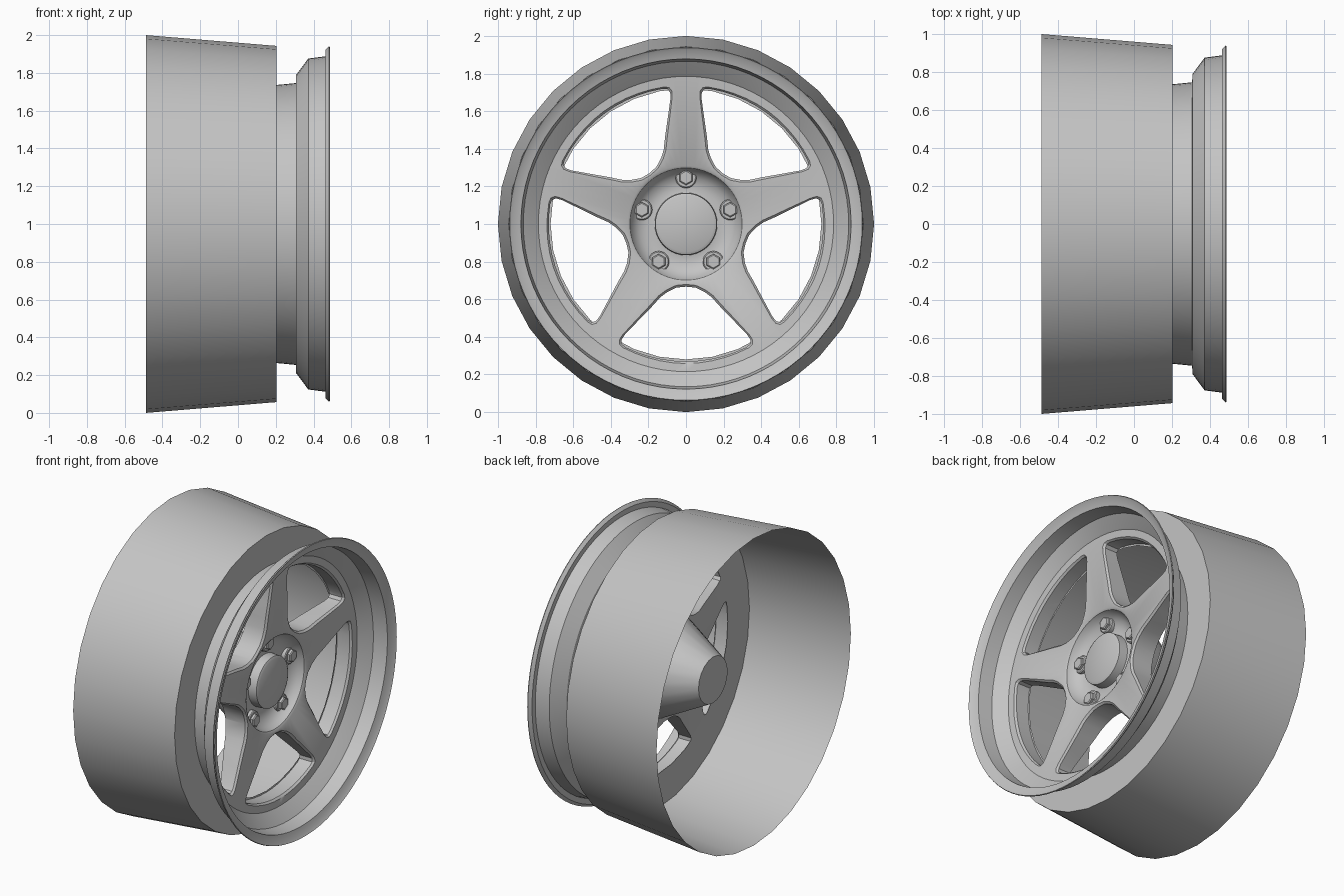
import bpy, bmesh, math
from mathutils import Vector

cube = bpy.data.objects.get("Cube")
if cube:
    bpy.data.objects.remove(cube)

CENTRE = Vector((0, 0, 1))
STEP = math.tau / 5

metal = bpy.data.materials.new("plain_grey")
metal.use_nodes = True
metal.diffuse_color = (0.55, 0.55, 0.55, 1)
metal.node_tree.nodes["Principled BSDF"].inputs["Base Color"].default_value = (0.55, 0.55, 0.55, 1)


def finish(name, bm):
    """Turn a bmesh into an object on the wheel axis."""
    bmesh.ops.recalc_face_normals(bm, faces=bm.faces)
    mesh = bpy.data.meshes.new(name)
    bm.to_mesh(mesh)
    bm.free()
    mesh.materials.append(metal)
    obj = bpy.data.objects.new(name, mesh)
    obj.location = CENTRE
    bpy.context.collection.objects.link(obj)
    return obj


def activate(obj):
    bpy.ops.object.select_all(action="DESELECT")
    obj.select_set(True)
    bpy.context.view_layer.objects.active = obj


def smooth(obj, degrees=30):
    activate(obj)
    bpy.ops.object.shade_smooth_by_angle(angle=math.radians(degrees))


def lathe(name, profile, sides, offset=(0, 0)):
    """Revolve (x, radius) points around an axis parallel to x."""
    bm = bmesh.new()
    verts = [bm.verts.new((x, 0, r)) for x, r in profile]
    edges = [bm.edges.new(pair) for pair in zip(verts, verts[1:])]
    bmesh.ops.spin(bm, geom=verts + edges, cent=(0, 0, 0), axis=(1, 0, 0),
                   angle=math.tau, steps=sides, use_duplicate=False)
    bmesh.ops.remove_doubles(bm, verts=bm.verts, dist=0.0001)
    bmesh.ops.translate(bm, verts=bm.verts, vec=(0, *offset))
    return finish(name, bm)


def front_x(radius):
    """Slightly dished front surface of the spokes."""
    return 0.275 + (radius - 0.30) * 0.0714


# Outer barrel, open at the back, with its flat front shoulder
barrel = lathe("barrel", [(-0.488, 1.0), (0.203, 0.943), (0.203, 0.72)], 32)
smooth(barrel)

# Face disc and stepped rim as one solid
front = [(0.255, 0), (0.255, 0.148), (0.247, 0.163), (0.19, 0.166), (0.185, 0.20),
         (0.20, 0.25), (0.235, 0.285), (0.268, 0.298), (front_x(0.31), 0.31),
         (front_x(0.785), 0.785)]
rim = [(0.318, 0.795), (0.37, 0.865), (0.462, 0.878), (0.466, 0.89), (0.478, 0.922),
       (0.488, 0.937), (0.482, 0.940), (0.464, 0.922), (0.464, 0.888), (0.372, 0.876),
       (0.308, 0.79), (0.306, 0.746), (0.203, 0.736)]
back = [(0.203, 0.70), (0.12, 0.33), (0.10, 0.25), (0.10, 0)]
face = lathe("spoked_face", front + rim + back, 80)

# Window outline: rounded apex, flaring sides and an arc at the rim
side = [(0.333, 0), (0.338, 0.05), (0.362, 0.10), (0.39, 0.137), (0.44, 0.182),
        (0.51, 0.25), (0.588, 0.325), (0.615, 0.343), (0.638, 0.342), (0.655, 0.322)]
arc = [(0.73 * math.cos(a), 0.73 * math.sin(a)) for a in (0.36, 0.27, 0.18, 0.09, 0)]
half = side + arc
outline = half + [(u, -v) for u, v in half[-2:0:-1]]


def widened(u, v, amount):
    d = Vector((u - 0.56, v))
    d *= 1 + amount / d.length
    return d.x + 0.56, d.y


# Five window cutters whose flared front leaves a chamfer on the spokes
bm = bmesh.new()
for k in range(5):
    phi = -math.pi / 2 + k * STEP
    c, s = math.cos(phi), math.sin(phi)
    loops = []
    for flare, depth in ((0, None), (0, -0.012), (0.012, 0), (0.012, 0.05)):
        loop = []
        for u, v in outline:
            u, v = widened(u, v, flare)
            x = -0.1 if depth is None else front_x(math.hypot(u, v)) + depth
            loop.append(bm.verts.new((x, u * c - v * s, u * s + v * c)))
        loops.append(loop)
    n = len(outline)
    for a, b in zip(loops, loops[1:]):
        for i in range(n):
            j = (i + 1) % n
            bm.faces.new((a[i], a[j], b[j], b[i]))
    bm.faces.new(loops[0])
    bmesh.ops.triangulate(bm, faces=[bm.faces.new(loops[-1])])
cutter = finish("window_cutter", bm)
cutter.hide_render = True

cut = face.modifiers.new("windows", "BOOLEAN")
cut.operation = "DIFFERENCE"
cut.solver = "EXACT"
cut.object = cutter
activate(face)
bpy.ops.object.modifier_apply(modifier=cut.name)
bpy.data.objects.remove(cutter)
smooth(face)

# Tapered hub reaching backwards
hub = lathe("hub_cone", [(0.15, 0), (0.15, 0.315), (0.12, 0.315), (-0.195, 0.15), (-0.195, 0)], 20)
smooth(hub)

# Lug nuts: round seat with a hexagonal head
for k in range(5):
    a = math.pi / 2 + k * STEP
    pos = (0.247 * math.cos(a), 0.247 * math.sin(a))
    seat = lathe(f"nut_seat_{k + 1}", [(0.17, 0), (0.17, 0.056), (0.212, 0.056),
                                       (0.217, 0.050), (0.217, 0)], 24, pos)
    smooth(seat)
    lathe(f"lug_nut_{k + 1}", [(0.20, 0), (0.20, 0.041), (0.232, 0.041),
                               (0.237, 0.034), (0.237, 0)], 6, pos)
